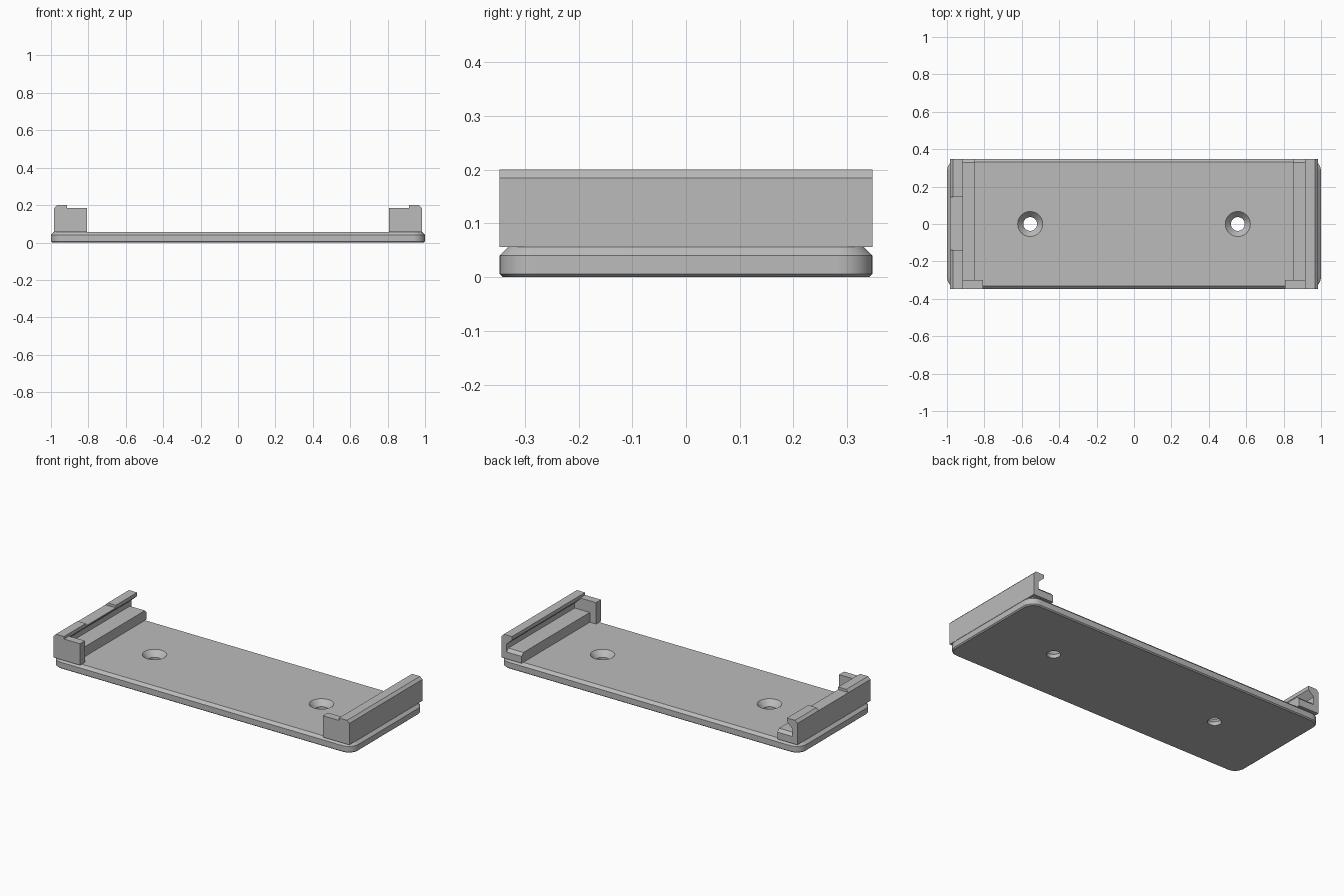
import bpy
import bmesh
import math

cube = bpy.data.objects.get("Cube")
if cube:
    bpy.data.objects.remove(cube, do_unlink=True)

HALF_Y = 0.347
PLATE_TOP = 0.056

grey = bpy.data.materials.new("plain grey")
grey.use_nodes = True
colour = (0.5, 0.5, 0.5, 1)
grey.diffuse_color = colour
grey.node_tree.nodes["Principled BSDF"].inputs["Base Color"].default_value = colour


def loft(name, rings):
    """Skin equal-length rings of points and cap both ends."""
    bm = bmesh.new()
    loops = [[bm.verts.new(p) for p in ring] for ring in rings]
    n = len(loops[0])
    for a, b in zip(loops, loops[1:]):
        for i in range(n):
            j = (i + 1) % n
            bm.faces.new((a[i], a[j], b[j], b[i]))
    bm.faces.new(loops[0])
    bm.faces.new(loops[-1])
    bmesh.ops.recalc_face_normals(bm, faces=bm.faces)
    mesh = bpy.data.meshes.new(name)
    bm.to_mesh(mesh)
    bm.free()
    obj = bpy.data.objects.new(name, mesh)
    bpy.context.collection.objects.link(obj)
    mesh.materials.append(grey)
    return obj


def along_y(name, profile, side, y0, y1):
    return loft(name, [[(side * x, y, z) for x, z in profile] for y in (y0, y1)])


def along_x(name, profile, side, x0, x1):
    return loft(name, [[(side * x, y, z) for y, z in profile] for x in (x0, x1)])


def rounded_ring(inset, z, radius=0.065, steps=10):
    ring = []
    for q, (sx, sy) in enumerate([(1, 1), (-1, 1), (-1, -1), (1, -1)]):
        for k in range(steps + 1):
            a = (q + k / steps) * math.pi / 2
            ring.append((sx * (1 - radius) + (radius - inset) * math.cos(a),
                         sy * (HALF_Y - radius) + (radius - inset) * math.sin(a), z))
    return ring


def circle(x, radius, z, steps=40):
    return [(x + radius * math.cos(2 * math.pi * k / steps),
             radius * math.sin(2 * math.pi * k / steps), z) for k in range(steps)]


# Base plate with chamfered rims
plate = loft("base_plate", [rounded_ring(0.007, 0), rounded_ring(0, 0.006),
                            rounded_ring(0, 0.04), rounded_ring(0.016, PLATE_TOP)])

# Countersunk screw holes
for x in (-0.555, 0.555):
    cutter = loft("screw_hole_cutter", [circle(x, 0.037, -0.05), circle(x, 0.037, 0.022),
                                        circle(x, 0.067, PLATE_TOP), circle(x, 0.067, 0.1)])
    cutter.hide_render = True
    mod = plate.modifiers.new("screw_hole", "BOOLEAN")
    mod.operation = "DIFFERENCE"
    mod.solver = "EXACT"
    mod.object = cutter
    bpy.context.view_layer.objects.active = plate
    bpy.ops.object.modifier_apply(modifier=mod.name)
    bpy.data.objects.remove(cutter, do_unlink=True)

bpy.ops.object.select_all(action="DESELECT")
plate.select_set(True)
bpy.context.view_layer.objects.active = plate
bpy.ops.object.shade_smooth_by_angle(angle=math.radians(25))

# Rail cross-sections (x, z) and block side outline (y, z)
wall = [(0.95, PLATE_TOP), (0.983, PLATE_TOP), (0.983, 0.185),
        (0.914, 0.185), (0.914, 0.178), (0.95, 0.145)]
lip = [(0.914, 0.185), (0.983, 0.185), (0.968, 0.2), (0.914, 0.2)]
block = [(-0.32, PLATE_TOP), (HALF_Y, PLATE_TOP), (HALF_Y, 0.098),
         (0.33, 0.115), (-0.32, 0.115)]
stop = [(-HALF_Y, PLATE_TOP), (-0.3, PLATE_TOP), (-0.3, 0.185), (-HALF_Y, 0.185)]

# Grooved end rails; the right one has a gap in its lip
lips = {"left": [(-HALF_Y, HALF_Y)],
        "right": [(-HALF_Y, -0.14), (0.145, HALF_Y)]}
for label, side in (("left", 1), ("right", -1)):
    along_y(label + "_rail_wall", wall, side, -HALF_Y, HALF_Y)
    for y0, y1 in lips[label]:
        along_y(label + "_rail_lip", lip, side, y0, y1)
    along_x(label + "_rail_block", block, side, 0.85, 0.96)
    along_x(label + "_end_stop", stop, side, 0.808, 0.96)
